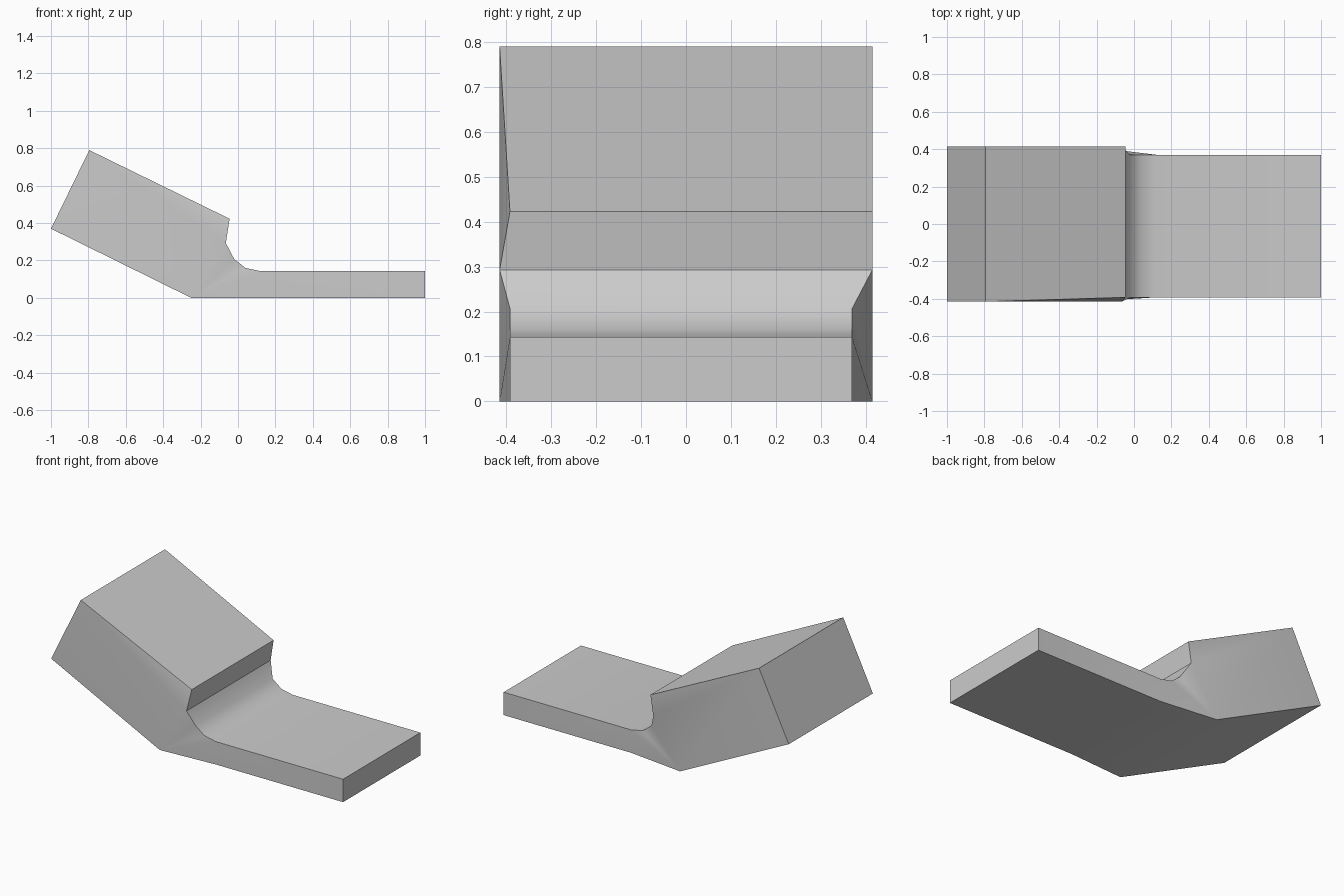
import bpy
import bmesh

cube = bpy.data.objects.get("Cube")
if cube:
    bpy.data.objects.remove(cube, do_unlink=True)

WIDE, FRONT_IN, BACK_IN = 0.415, 0.392, 0.37

# Side profile: x, z, front half-width, back half-width
raised_block = [
    (-0.25, 0, WIDE, WIDE),
    (-1, 0.37, WIDE, WIDE),
    (-0.795, 0.79, WIDE, WIDE),
    (-0.045, 0.423, FRONT_IN, WIDE),
    (-0.065, 0.293, WIDE, WIDE),
]
fillet_and_slab = [(x, z, FRONT_IN, BACK_IN) for x, z in
                   [(-0.02, 0.207), (0.04, 0.16), (0.12, 0.143),
                    (1, 0.143), (1, 0), (0.12, 0)]]
profile = raised_block + fillet_and_slab
count = len(profile)

# Side panels: block, its tapered corner, the blend fan and the slab
panels = [(0, 1, 2, 4), (2, 3, 4), (0, 4, 5), (0, 5, 6), (0, 6, 7),
          (0, 7, 10), (7, 8, 9, 10)]

bm = bmesh.new()
front = [bm.verts.new((x, -f, z)) for x, z, f, b in profile]
back = [bm.verts.new((x, b, z)) for x, z, f, b in profile]
for ring in (front, back):
    for panel in panels:
        bm.faces.new([ring[i] for i in panel])

# Faces that run across the width
for i in range(count):
    j = (i + 1) % count
    bm.faces.new((front[i], front[j], back[j], back[i]))
bmesh.ops.recalc_face_normals(bm, faces=bm.faces)

mesh = bpy.data.meshes.new("bent_block")
bm.to_mesh(mesh)
bm.free()
block = bpy.data.objects.new("bent_block", mesh)
bpy.context.collection.objects.link(block)

# Plain grey material
grey = bpy.data.materials.new("light_grey")
grey.use_nodes = True
colour = (0.6, 0.6, 0.6, 1)
grey.diffuse_color = colour
grey.node_tree.nodes["Principled BSDF"].inputs["Base Color"].default_value = colour
mesh.materials.append(grey)

# Soft fillet, sharp corners
bpy.ops.object.select_all(action="DESELECT")
block.select_set(True)
bpy.context.view_layer.objects.active = block
bpy.ops.object.shade_smooth_by_angle(angle=0.52)
